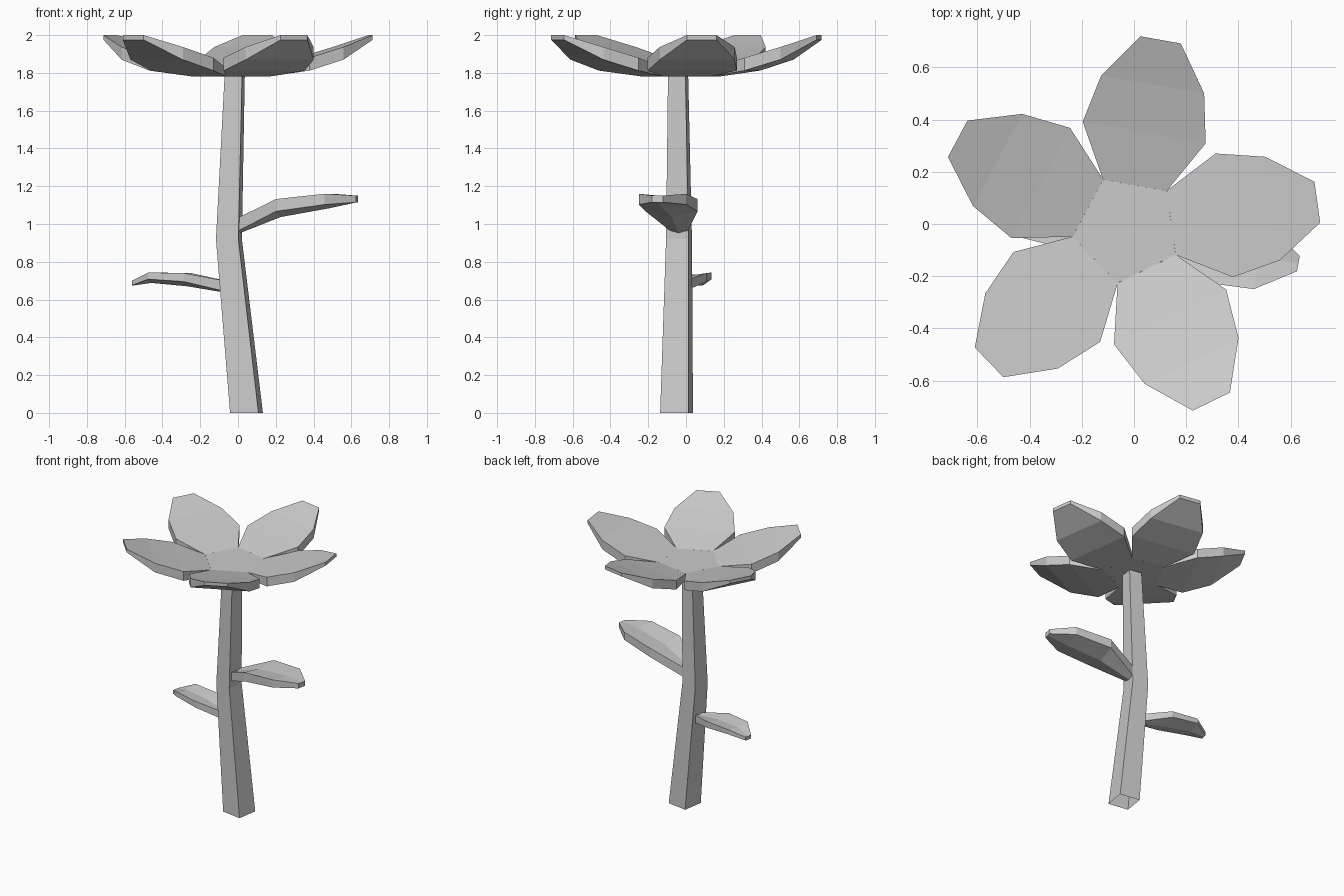
import bpy
from math import sin, cos, radians, pi

if "Cube" in bpy.data.objects:
    bpy.data.objects.remove(bpy.data.objects["Cube"])


def make(name, verts, faces):
    me = bpy.data.meshes.new(name)
    me.from_pydata(verts, [], faces)
    ob = bpy.data.objects.new(name, me)
    bpy.context.collection.objects.link(ob)
    return ob


def bridge(rings, n):
    """Quads joining consecutive rings of n vertices."""
    return [(r * n + i, r * n + (i + 1) % n, (r + 1) * n + (i + 1) % n, (r + 1) * n + i)
            for r in range(rings - 1) for i in range(n)]


# Stem: open square tube, slightly turned and bent (x, y, z, side)
sections = [(0.045, -0.05, 0, 0.152), (-0.048, -0.037, 0.92, 0.12), (-0.017, -0.042, 1.80, 0.093)]
verts = []
for x, y, z, side in sections:
    for k in range(4):
        a = radians(-9 - 135 + 90 * k)
        r = side / 2 ** 0.5
        verts.append((x + r * cos(a), y + r * sin(a), z))
make("stem", verts, bridge(3, 4))

# Flower heart: pentagonal plate whose sides carry the petals
CX, CY = -0.026, -0.019
verts = [(CX + 0.21 * cos(radians(44 + 72 * k)), CY + 0.21 * sin(radians(44 + 72 * k)), z)
         for z in (1.78, 1.825) for k in range(5)]
make("flower_heart", verts, [(4, 3, 2, 1, 0), (5, 6, 7, 8, 9)])

# Petals: (distance, half width, bottom z, top z)
petal = [(0.17, 0.124, 1.78, 1.825), (0.375, 0.239, 1.812, 1.88),
         (0.562, 0.2, 1.87, 1.937), (0.735, 0.079, 1.975, 2.0)]
for k in range(5):
    a = radians(8 + 72 * k)
    verts = []
    for u, w, zb, zt in petal:
        for v, z in ((-w, zb), (-w, zt), (w, zt), (w, zb)):
            verts.append((CX + u * cos(a) - v * sin(a), CY + u * sin(a) + v * cos(a), z))
    make(f"petal_{k + 1}", verts, bridge(4, 4) + [(12, 13, 14, 15)])


# Leaves: stations of (distance, half width, edge bottom z, edge top z, keel drop)
def leaf(name, x, y, angle, stations):
    a = radians(angle)
    verts = []
    for u, w, zb, zt, drop in stations:
        section = ((-w, zb), (-w, zt), (0, zt - drop * 0.6), (w, zt), (w, zb), (0, zb - drop))
        for v, z in section:
            verts.append((x + u * cos(a) - v * sin(a), y + u * sin(a) + v * cos(a), z))
    n = len(stations)
    end = tuple(range(6 * n - 6, 6 * n))
    make(name, verts, bridge(n, 6) + [(5, 4, 3, 2, 1, 0), end])


leaf("right_leaf", 0, -0.035, -10.5,
     [(-0.02, 0.035, 0.95, 1.02, 0.01), (0.23, 0.14, 1.067, 1.132, 0.03),
      (0.49, 0.127, 1.103, 1.16, 0.02), (0.64, 0.03, 1.115, 1.15, 0)])
leaf("left_leaf", -0.09, -0.025, 169,
     [(-0.02, 0.025, 0.645, 0.70, 0.008), (0.18, 0.1, 0.695, 0.74, 0.025),
      (0.375, 0.09, 0.708, 0.743, 0.02), (0.475, 0.025, 0.675, 0.70, 0)])
